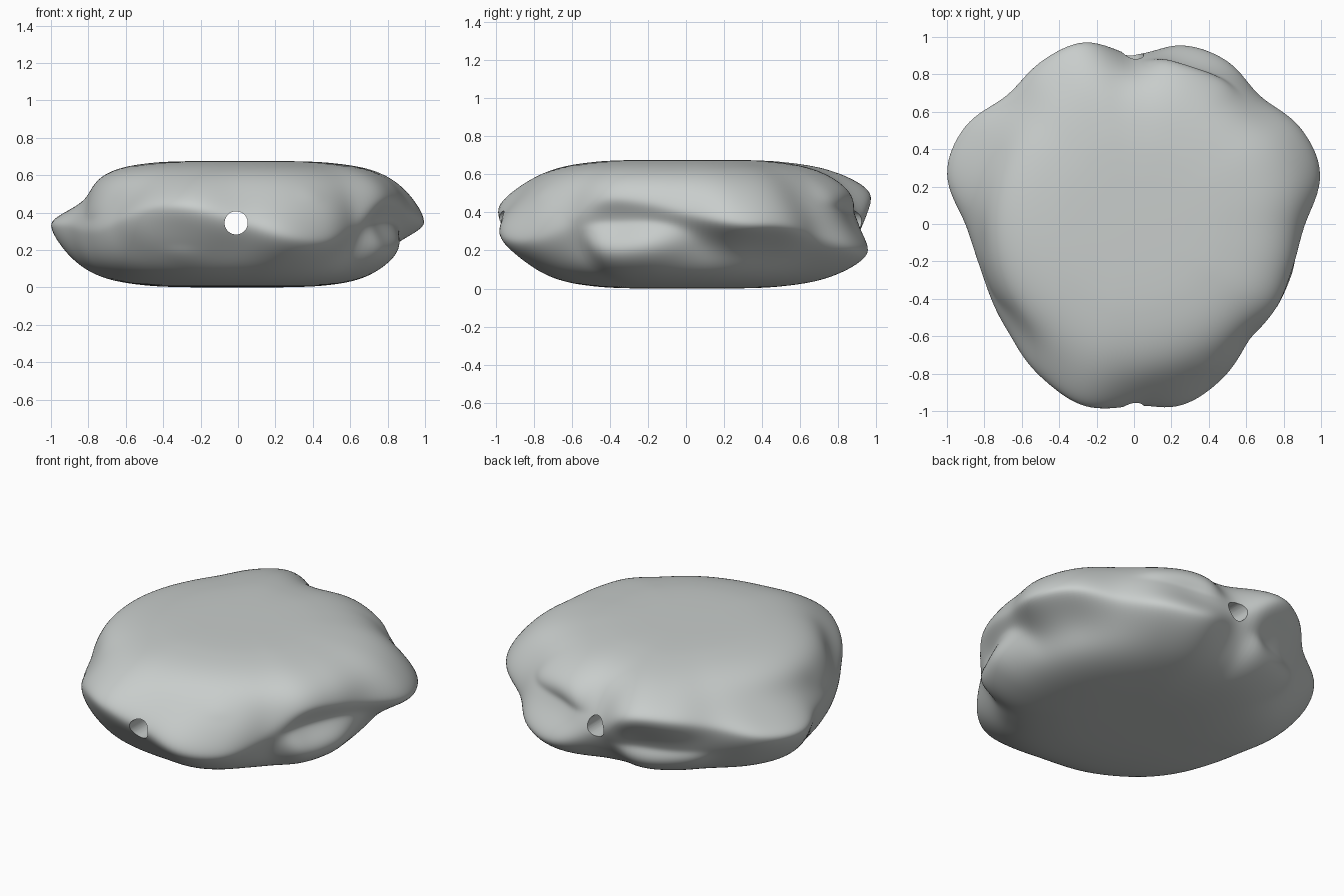
import bpy
import bmesh
from math import sin, cos, pi, exp, copysign

if "Cube" in bpy.data.objects:
    bpy.data.objects.remove(bpy.data.objects["Cube"], do_unlink=True)

# Rim radius and ridge height at equal steps around the stone, from +x
RIM = [.91, 1.035, 1.03, .955, 1.01, 1.0, .90, 1.02, 1.01, .965, 1.04, 1.04,
       .90, .85, .86, .90, .96, 1.01, .97, 1.0, .95, .87, .89, .885]
RIDGE = [.40, .34, .33, .27, .21, .19, .31, .49, .49, .43, .37, .34,
         .33, .30, .30, .35, .42, .43, .36, .27, .25, .33, .47, .46]
CORE, HALF = .80, .338
AROUND, LEVELS = 192, 80


def around(table, angle):
    """Smooth periodic interpolation of a table by angle."""
    count = len(table)
    place = angle / (2 * pi) * count
    i = int(place)
    t = place - i
    a, b, c, d = (table[(i + k) % count] for k in (-1, 0, 1, 2))
    return b + .5 * t * (c - a + t * (2*a - 5*b + 4*c - d + t * (3*(b - c) + d - a)))


def surface(angle, lift):
    """Flat-topped core with a wandering ridge and a fainter one across from it."""
    flat = abs(cos(lift)) ** .5
    z = HALF * (1 + copysign(abs(sin(lift)) ** .5, lift))
    ridge = around(RIDGE, angle)
    gap = z - ridge
    width = .18 + copysign(.08, gap) * cos(angle)
    main = (around(RIM, angle) - CORE) * exp(-abs(gap / width) ** 1.7)
    # The fainter ridge mirrors the main one in height, leaving a gully between
    offset = ridge - HALF
    faint = .09 * min(1, abs(offset) / .12) * exp(-((z - HALF + offset) / .13) ** 2)
    swell = max(main, faint) + .35 * min(main, faint)
    radius = CORE * flat + swell * min(1, flat * 1.25)
    return radius * cos(angle), radius * sin(angle), z


# Stone body
bm = bmesh.new()
rings = []
for j in range(1, LEVELS):
    s = 2 * j / LEVELS - 1
    lift = pi / 2 * copysign(s * s, s)
    rings.append([bm.verts.new(surface(2 * pi * i / AROUND, lift))
                  for i in range(AROUND)])
for low, high in zip(rings, rings[1:]):
    for i in range(AROUND):
        k = (i + 1) % AROUND
        bm.faces.new((low[i], low[k], high[k], high[i]))
bm.faces.new(rings[-1])
bm.faces.new(rings[0][::-1])
# Relax the side so that creases read as worn stone
for step in range(6):
    bmesh.ops.smooth_vert(bm, verts=[v for ring in rings[4:-4] for v in ring], factor=.5,
                          use_axis_x=True, use_axis_y=True, use_axis_z=True)
bmesh.ops.recalc_face_normals(bm, faces=bm.faces[:])
mesh = bpy.data.meshes.new("stone")
bm.to_mesh(mesh)
bm.free()
stone = bpy.data.objects.new("stone", mesh)
bpy.context.collection.objects.link(stone)

# Pale grey colour
grey = bpy.data.materials.new("pale grey")
grey.use_nodes = True
colour = (.58, .61, .60, 1)
grey.diffuse_color = colour
grey.node_tree.nodes["Principled BSDF"].inputs["Base Color"].default_value = colour
mesh.materials.append(grey)

# Round hole drilled from front to back
bpy.ops.mesh.primitive_cylinder_add(vertices=48, radius=.062, depth=3,
                                    location=(-.01, 0, .345), rotation=(pi / 2, 0, 0))
drill = bpy.context.object
drill.name = "hole_cutter"
drill.hide_render = True
drill.data.materials.append(grey)
cut = stone.modifiers.new("hole", 'BOOLEAN')
cut.operation = 'DIFFERENCE'
cut.solver = 'EXACT'
cut.object = drill
bpy.ops.object.select_all(action='DESELECT')
stone.select_set(True)
bpy.context.view_layer.objects.active = stone
bpy.ops.object.modifier_apply(modifier=cut.name)
bpy.data.objects.remove(drill, do_unlink=True)
bpy.ops.object.shade_smooth_by_angle(angle=.7)
